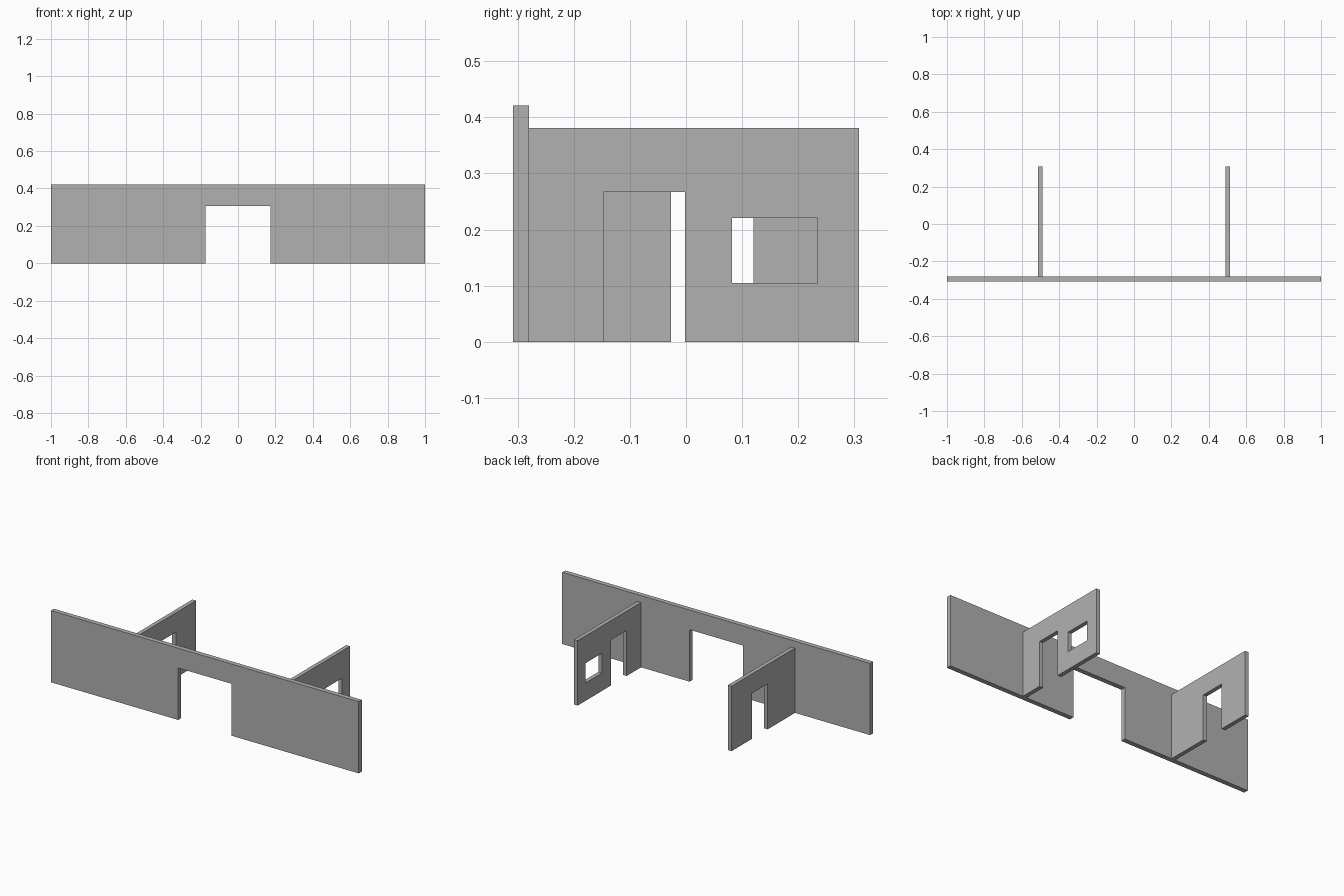
import bpy

if "Cube" in bpy.data.objects:
    bpy.data.objects.remove(bpy.data.objects["Cube"])

# Single plaster colour
plaster = bpy.data.materials.new("grey_plaster")
plaster.diffuse_color = (0.44, 0.44, 0.44, 1)
plaster.use_nodes = True
plaster.node_tree.nodes["Principled BSDF"].inputs["Base Color"].default_value = plaster.diffuse_color


def box(name, x, y, z):
    """Box spanning the (min, max) ranges on each axis."""
    bpy.ops.mesh.primitive_cube_add(size=1, location=[sum(r) / 2 for r in (x, y, z)])
    ob = bpy.context.object
    ob.name = name
    ob.scale = [r[1] - r[0] for r in (x, y, z)]
    bpy.ops.object.transform_apply(location=True, rotation=False, scale=True)
    ob.data.materials.append(plaster)
    return ob


def cut(wall, x, y, z):
    """Cut a rectangular opening through a wall."""
    cutter = box("cutter", x, y, z)
    cutter.hide_render = True
    mod = wall.modifiers.new("opening", 'BOOLEAN')
    mod.operation = 'DIFFERENCE'
    mod.solver = 'EXACT'
    mod.object = cutter
    bpy.context.view_layer.objects.active = wall
    bpy.ops.object.modifier_apply(modifier=mod.name)
    bpy.data.objects.remove(cutter)


# Long front wall with a wide central doorway
FRONT, INNER, BACK = -0.308, -0.28, 0.308
front_wall = box("front_wall", (-1, 1), (FRONT, INNER), (0, 0.421))
cut(front_wall, (-0.173, 0.173), (-0.4, -0.2), (-0.1, 0.305))

# Two partition walls behind it: (name, x, openings as y range and z range)
partitions = [
    ("right_partition", 0.5, [((-0.147, -0.002), (-0.1, 0.267)),      # doorway
                              ((0.082, 0.234), (0.105, 0.221))]),     # window
    ("left_partition", -0.5, [((-0.027, 0.12), (-0.1, 0.267))]),      # doorway
]
for name, x, openings in partitions:
    wall = box(name, (x - 0.012, x + 0.012), (INNER, BACK), (0, 0.381))
    for y, z in openings:
        cut(wall, (x - 0.1, x + 0.1), y, z)
